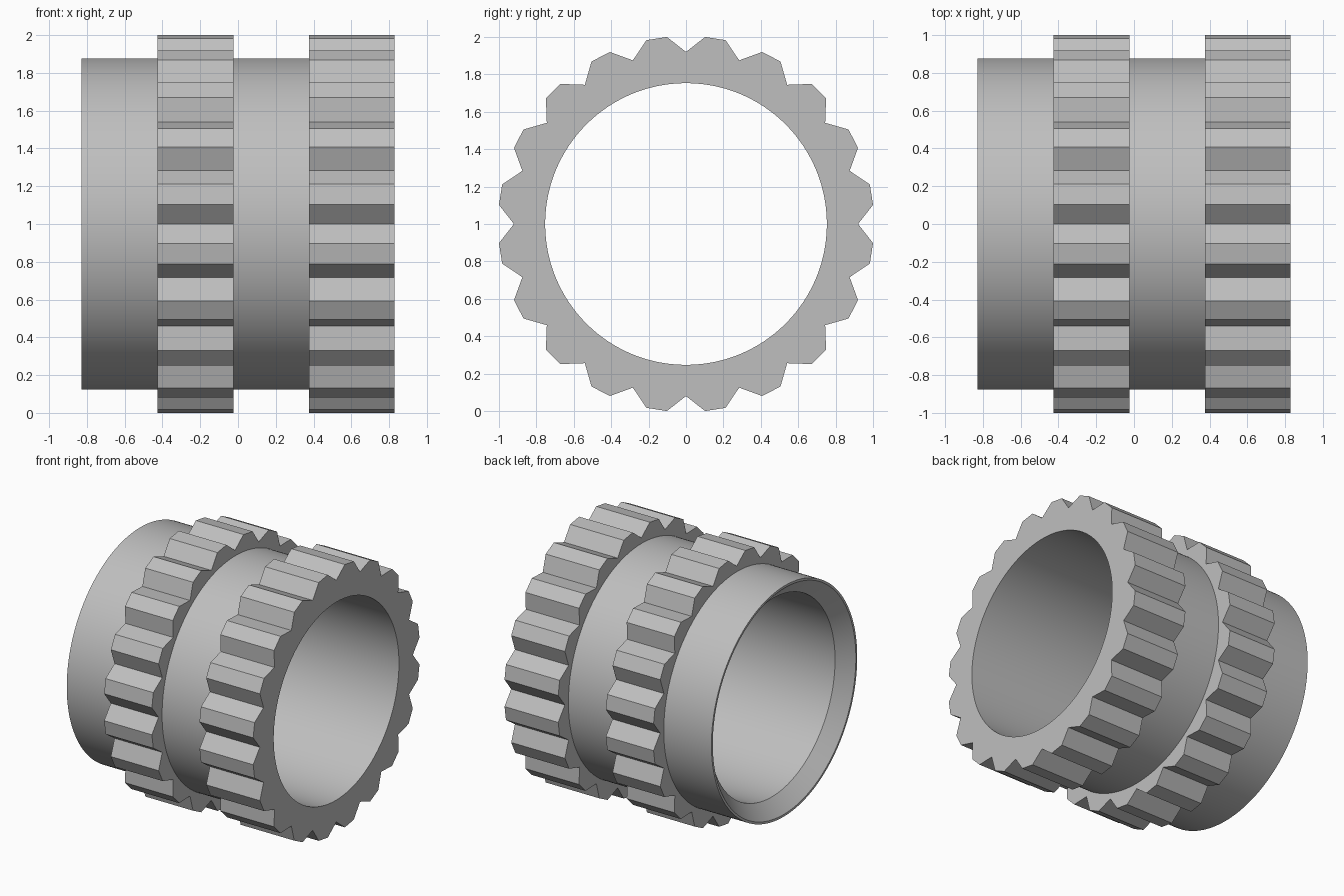
import bpy, bmesh
from math import pi, cos, sin, radians
from mathutils import Vector

cube = bpy.data.objects.get("Cube")
if cube:
    bpy.data.objects.remove(cube, do_unlink=True)

TEETH, STEPS = 20, 12            # steps per tooth, shared by every ring
BORE, OUTER, RIM = 0.753, 0.877, 0.86
ROOT, TIP = 0.92, 1.0053
LEFT, MID_A, MID_B, END_A, END_B = -0.828, -0.427, -0.025, 0.376, 0.828

grey = bpy.data.materials.new("plain grey")
grey.use_nodes = True
colour = (0.52, 0.52, 0.52, 1)
grey.diffuse_color = colour
grey.node_tree.nodes["Principled BSDF"].inputs["Base Color"].default_value = colour


def polar(radius, angle):
    return Vector((0, radius * sin(angle), radius * cos(angle)))


def circle(radius):
    count = TEETH * STEPS
    return [polar(radius, 2 * pi * i / count) for i in range(count)]


def tooth_outline():
    """Trapezoid teeth with sharp V valleys, subdivided to match the circles."""
    pitch, shoulder = 2 * pi / TEETH, radians(5.85)
    points = []
    for t in range(TEETH):
        a = t * pitch
        corners = [polar(ROOT, a), polar(TIP, a + shoulder),
                   polar(TIP, a + pitch - shoulder), polar(ROOT, a + pitch)]
        for p, q in zip(corners, corners[1:]):
            points += [p.lerp(q, k * 3 / STEPS) for k in range(STEPS // 3)]
    return points


def skin(name, sections):
    """Bridge a chain of (x, outline) loops into a shell along the x axis."""
    bm = bmesh.new()
    loops = [[bm.verts.new((x, p.y, p.z + 1)) for p in outline]
             for x, outline in sections]
    for a, b in zip(loops, loops[1:]):
        for i in range(len(a)):
            j = (i + 1) % len(a)
            bm.faces.new((a[i], b[i], b[j], a[j]))
    bm.normal_update()
    mesh = bpy.data.meshes.new(name)
    bm.to_mesh(mesh)
    bm.free()
    mesh.materials.append(grey)
    obj = bpy.data.objects.new(name, mesh)
    bpy.context.collection.objects.link(obj)
    bpy.ops.object.select_all(action='DESELECT')
    obj.select_set(True)
    bpy.context.view_layer.objects.active = obj
    bpy.ops.object.shade_smooth_by_angle(angle=radians(20))
    return obj


teeth = tooth_outline()

# Sleeve: bore, chamfered mouth, thin rim and outer wall
skin("sleeve", [(END_B, circle(BORE)), (LEFT + 0.1, circle(BORE)),
                (LEFT, circle(RIM)), (LEFT, circle(OUTER)),
                (END_A, circle(OUTER))])

# Middle toothed ring around the sleeve
skin("middle_gear_ring", [(MID_A, circle(OUTER)), (MID_A, teeth),
                          (MID_B, teeth), (MID_B, circle(OUTER))])

# End toothed ring, whose face runs down to the bore
skin("end_gear_ring", [(END_A, circle(OUTER)), (END_A, teeth),
                       (END_B, teeth), (END_B, circle(BORE))])
